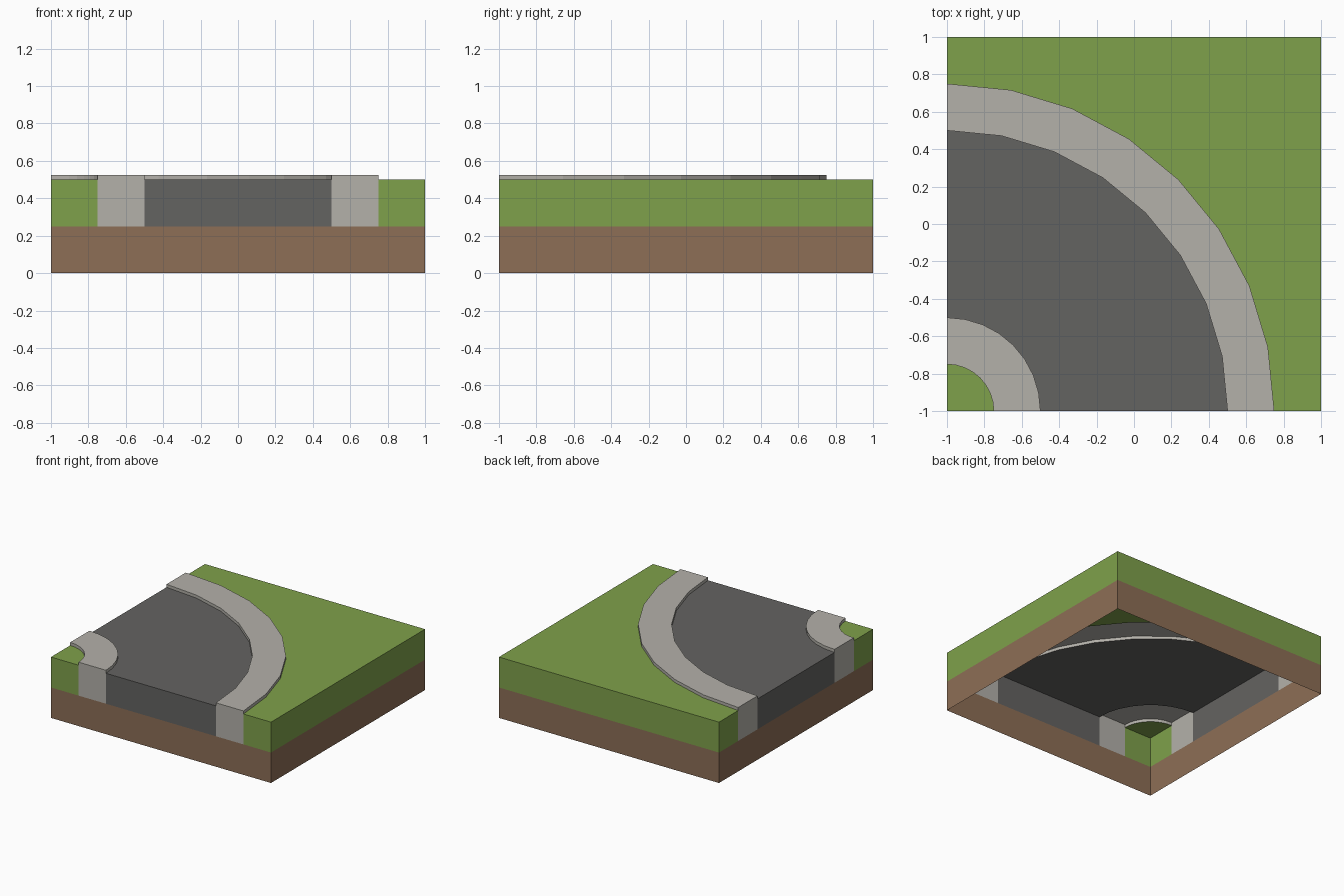
import bpy
import math

if "Cube" in bpy.data.objects:
    bpy.data.objects.remove(bpy.data.objects["Cube"])


def material(name, color):
    m = bpy.data.materials.new(name)
    m.diffuse_color = (*color, 1)
    m.use_nodes = True
    m.node_tree.nodes["Principled BSDF"].inputs["Base Color"].default_value = m.diffuse_color
    return m


GRASS = material("grass green", (0.212, 0.356, 0.070))
STONE = material("kerb stone", (0.456, 0.440, 0.402))
ROAD = material("asphalt grey", (0.127, 0.125, 0.120))
EARTH = material("earth brown", (0.266, 0.156, 0.093))

GROUND, SOIL, KERB = 0.5, 0.25, 0.525
STEPS = 8


def arc(r):
    """Quarter arc around the front left corner, counter-clockwise."""
    pts = [(-1 + r * math.cos(i * math.pi / 2 / STEPS),
            -1 + r * math.sin(i * math.pi / 2 / STEPS)) for i in range(STEPS + 1)]
    return pts


def on_border(a, b):
    """True when an outline edge lies on the side of the tile."""
    return any(abs(a[k] - b[k]) < 1e-5 and abs(abs(a[k]) - 1) < 1e-5 for k in (0, 1))


def add_part(name, outline, top, mat, border_low=SOIL, cap=None):
    """Top surface plus skirts: deep on the tile border, shallow steps elsewhere."""
    verts, faces = [], []

    def face(pts):
        faces.append(range(len(verts), len(verts) + len(pts)))
        verts.extend(pts)

    for quad in cap or []:
        face([(x, y, top) for x, y in quad])
    for a, b in zip(outline, outline[1:] + outline[:1]):
        low = border_low if on_border(a, b) else GROUND
        if low < top:
            face([(*a, low), (*b, low), (*b, top), (*a, top)])
    mesh = bpy.data.meshes.new(name)
    mesh.from_pydata(verts, [], [list(f) for f in faces])
    mesh.materials.append(mat)
    mesh.update()
    obj = bpy.data.objects.new(name, mesh)
    bpy.context.collection.objects.link(obj)


def add_ring(name, r0, r1, top, mat):
    inner, outer = arc(r0), arc(r1)
    quads = [(inner[i], outer[i], outer[i + 1], inner[i + 1]) for i in range(STEPS)]
    add_part(name, outer + inner[::-1], top, mat, cap=quads)


# curved road between two raised kerbs
add_ring("inner_kerb", 0.25, 0.5, KERB, STONE)
add_ring("road", 0.5, 1.5, GROUND, ROAD)
add_ring("outer_kerb", 1.5, 1.75, KERB, STONE)

# grass on both sides of the road
corner = [(-1, -1)] + arc(0.25)
add_part("inner_lawn", corner, GROUND, GRASS, cap=[corner])
lawn = arc(1.75)[::-1] + [(1, -1), (1, 1), (-1, 1)]
add_part("outer_lawn", lawn, GROUND, GRASS, cap=[lawn])

# open-bottomed earth band around the tile
add_part("earth_sides", [(-1, -1), (1, -1), (1, 1), (-1, 1)], SOIL, EARTH, border_low=0)
